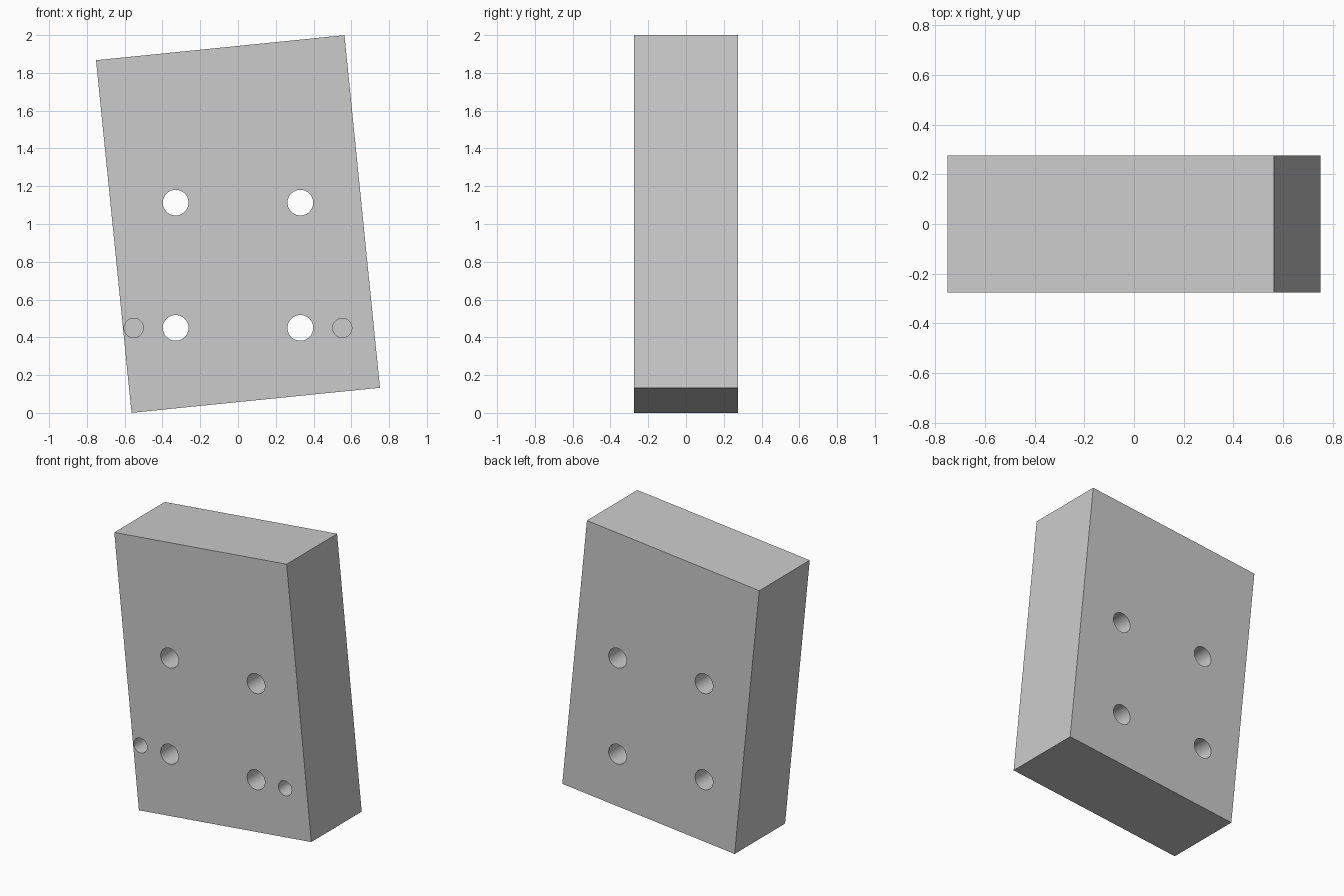
import bpy
import bmesh
import math
from mathutils import Matrix, Vector

cube = bpy.data.objects.get("Cube")
if cube:
    bpy.data.objects.remove(cube, do_unlink=True)

DEPTH = 0.55
FRONT = -DEPTH / 2

# Single grey finish
grey = bpy.data.materials.new("light_grey")
grey.use_nodes = True
colour = (0.6, 0.6, 0.6, 1.0)
grey.diffuse_color = colour
grey.node_tree.nodes["Principled BSDF"].inputs["Base Color"].default_value = colour


def make_object(name, bm):
    mesh = bpy.data.meshes.new(name)
    bm.to_mesh(mesh)
    bm.free()
    mesh.materials.append(grey)
    obj = bpy.data.objects.new(name, mesh)
    bpy.context.collection.objects.link(obj)
    return obj


def add_drill(bm, x, z, radius, y_start, y_end):
    """Cylinder along y between two depths."""
    place = (Matrix.Translation(Vector((x, (y_start + y_end) / 2, z)))
             @ Matrix.Rotation(math.pi / 2, 4, "X"))
    bmesh.ops.create_cone(bm, cap_ends=True, segments=48, radius1=radius,
                          radius2=radius, depth=y_end - y_start, matrix=place)


# Block, tilted about the front-to-back axis
bm = bmesh.new()
bmesh.ops.create_cube(bm, size=1.0, matrix=(
    Matrix.Translation(Vector((0, 0, 1)))
    @ Matrix.Rotation(math.radians(-5.75), 4, "Y")
    @ Matrix.Diagonal((1.322, DEPTH, 1.876, 1))))
block = make_object("drilled_block", bm)

# Four through holes and two blind holes in the front
bm = bmesh.new()
for side in (-1, 1):
    for z in (0.45, 1.113):
        add_drill(bm, side * 0.33, z, 0.068, FRONT - 0.1, -FRONT + 0.1)
    add_drill(bm, side * 0.552, 0.45, 0.051, FRONT - 0.1, FRONT + 0.3)
drills = make_object("hole_cutter", bm)
drills.hide_render = True

cut = block.modifiers.new("holes", "BOOLEAN")
cut.operation = "DIFFERENCE"
cut.solver = "EXACT"
cut.object = drills

# Apply the cut and smooth the hole walls
bpy.ops.object.select_all(action="DESELECT")
block.select_set(True)
bpy.context.view_layer.objects.active = block
bpy.ops.object.modifier_apply(modifier=cut.name)
bpy.data.objects.remove(drills, do_unlink=True)
bpy.ops.object.shade_smooth_by_angle(angle=math.radians(30))
